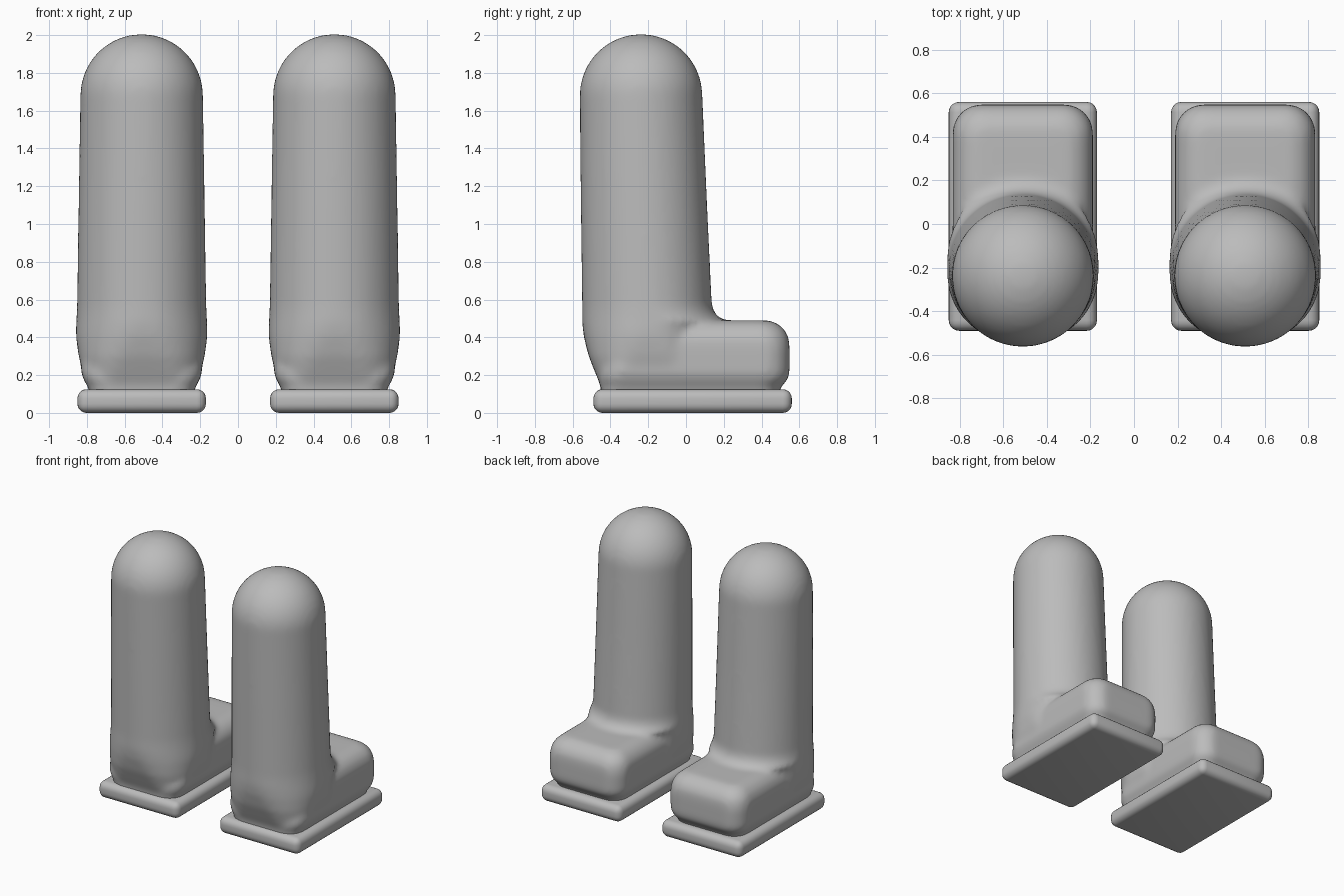
import bpy, bmesh, math

if "Cube" in bpy.data.objects:
    bpy.data.objects.remove(bpy.data.objects["Cube"])

grey = bpy.data.materials.new("plain grey")
grey.diffuse_color = (0.5, 0.5, 0.5, 1)
grey.use_nodes = True
grey.node_tree.nodes["Principled BSDF"].inputs["Base Color"].default_value = grey.diffuse_color
CX = 0.51  # sideways centre of each boot


def ring(bm, z, half, back, front, r):
    """Rounded rectangle outline (a circle when r equals half)."""
    pts = []
    for k, (sx, y) in enumerate([(1, front - r), (-1, front - r), (-1, back + r), (1, back + r)]):
        for i in range(13):
            a = math.pi / 2 * (k + i / 12)
            pts.append(bm.verts.new((CX + sx * (half - r) + r * math.cos(a), y + r * math.sin(a), z)))
    return pts


def loft(bm, rows):
    rings = [ring(bm, *row) for row in rows]
    for a, b in zip(rings, rings[1:]):
        n = len(a)
        for i in range(n):
            bm.faces.new((a[i], a[(i + 1) % n], b[(i + 1) % n], b[i]))
    bm.faces.new(rings[0][::-1])
    bm.faces.new(rings[-1])


def finish(bm, name):
    me = bpy.data.meshes.new(name)
    bm.to_mesh(me)
    bm.free()
    me.materials.append(grey)
    ob = bpy.data.objects.new(name, me)
    bpy.context.collection.objects.link(ob)
    return ob


bm = bmesh.new()
# Shaft: heel, flare over the instep, slightly tapering tube and dome
shaft = [
    (0.09, 0.275, -0.45, 0.08, 0.13),
    (0.14, 0.282, -0.45, 0.08, 0.14),
    (0.20, 0.308, -0.475, 0.10, 0.18),
    (0.30, 0.333, -0.515, 0.13, 0.25),
    (0.40, 0.347, -0.54, 0.14, 0.31),
    (0.46, 0.347, -0.548, 0.16, 0.33),
    (0.49, 0.345, -0.55, 0.20, 0.335),
    (0.52, 0.344, -0.55, 0.155, 0.338),
    (0.57, 0.342, -0.55, 0.137, 0.34),
    (1.10, 0.334, -0.557, 0.112, 0.333),
]
for i in range(16):
    a = math.pi / 2 * i / 16
    r = 0.325 * math.cos(a)
    shaft.append((1.68 + 0.325 * math.sin(a), r, -0.238 - r, -0.238 + r, r * 0.999))
loft(bm, shaft)

# Foot: rounded block, pinched above the sole
foot = [
    (0.09, 0.275, -0.45, 0.49, 0.10),
    (0.14, 0.283, -0.45, 0.50, 0.11),
    (0.17, 0.305, -0.46, 0.535, 0.12),
    (0.21, 0.319, -0.46, 0.548, 0.13),
    (0.34, 0.322, -0.42, 0.548, 0.13),
]
for i in range(1, 9):
    a = math.pi / 2 * i / 8
    d = 0.13 * (1 - math.cos(a))
    foot.append((0.36 + 0.13 * math.sin(a), 0.322 - d, -0.40 + d, 0.548 - d, 0.14 - d * 0.8))
loft(bm, foot)
boot = finish(bm, "boot_uppers")

# Blend shaft and foot into one soft skin
m = boot.modifiers.new("blend", 'REMESH')
m.mode = 'VOXEL'
m.voxel_size = 0.018
m.use_smooth_shade = True
m = boot.modifiers.new("soften", 'SMOOTH')
m.factor = 0.5
m.iterations = 10

# Sole: bevelled slab
bm = bmesh.new()
bmesh.ops.create_cube(bm, size=1)
for v in bm.verts:
    v.co = (CX + v.co.x * 0.68, 0.035 + v.co.y * 1.05, 0.0625 + v.co.z * 0.125)
bmesh.ops.bevel(bm, geom=bm.edges[:], offset=0.048, segments=5, profile=0.5, affect='EDGES')
for f in bm.faces:
    f.smooth = True
sole = finish(bm, "soles")

# Second boot by mirroring
for ob in (boot, sole):
    ob.modifiers.new("pair", 'MIRROR').use_axis[0] = True
bpy.context.view_layer.objects.active = sole
sole.select_set(True)
bpy.ops.object.shade_smooth_by_angle(angle=math.radians(40))
